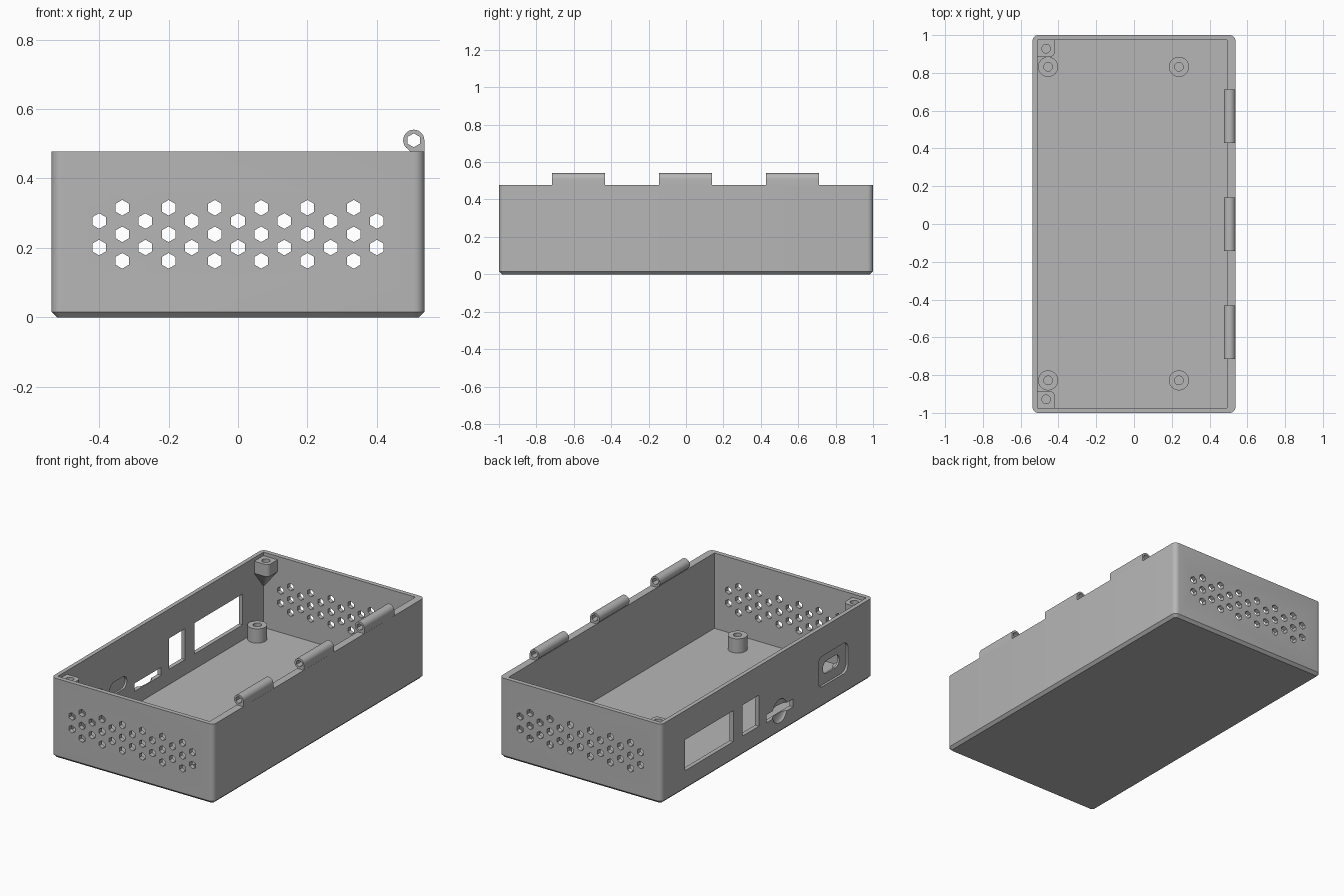
import bpy, bmesh
from math import sin, cos, pi, radians

if "Cube" in bpy.data.objects:
    bpy.data.objects.remove(bpy.data.objects["Cube"])

GREY = bpy.data.materials.new("light_grey_plastic")
GREY.use_nodes = True
GREY.diffuse_color = (0.47, 0.47, 0.47, 1)
GREY.node_tree.nodes["Principled BSDF"].inputs["Base Color"].default_value = GREY.diffuse_color

# Overall sizes
HX, HY, TOP = 0.537, 1.0, 0.478
WALL, FLOOR = 0.025, 0.027
IN_L, IN_R, IN_Y = -HX + WALL, 0.493, HY - 0.027


def make(name, bm):
    bmesh.ops.recalc_face_normals(bm, faces=bm.faces[:])
    mesh = bpy.data.meshes.new(name)
    bm.to_mesh(mesh)
    bm.free()
    mesh.materials.append(GREY)
    ob = bpy.data.objects.new(name, mesh)
    bpy.context.collection.objects.link(ob)
    return ob


def add_loft(bm, rings):
    """Skin a closed solid through rings of equal point count."""
    loops = [[bm.verts.new(p) for p in ring] for ring in rings]
    n = len(loops[0])
    for a, b in zip(loops, loops[1:]):
        for i in range(n):
            j = (i + 1) % n
            bm.faces.new((a[i], a[j], b[j], b[i]))
    bm.faces.new(loops[0])
    bm.faces.new(loops[-1])


def add_prism(bm, pts, axis, lo, hi):
    place = {"x": lambda u, v, w: (w, u, v),
             "y": lambda u, v, w: (u, w, v),
             "z": lambda u, v, w: (u, v, w)}[axis]
    add_loft(bm, [[place(u, v, w) for u, v in pts] for w in (lo, hi)])


def prism(name, pts, axis, lo, hi):
    bm = bmesh.new()
    add_prism(bm, pts, axis, lo, hi)
    return make(name, bm)


def arc(cx, cy, r, start, end, n):
    return [(cx + r * cos(radians(start + (end - start) * i / n)),
             cy + r * sin(radians(start + (end - start) * i / n))) for i in range(n + 1)]


def ngon(cx, cy, r, n, start=0):
    return arc(cx, cy, r, start, start + 360, n)[:-1]


def rounded(x0, x1, y0, y1, r, n=6):
    return (arc(x1 - r, y1 - r, r, 0, 90, n) + arc(x0 + r, y1 - r, r, 90, 180, n)
            + arc(x0 + r, y0 + r, r, 180, 270, n) + arc(x1 - r, y0 + r, r, 270, 360, n))


def rect(x0, x1, y0, y1):
    return [(x0, y0), (x1, y0), (x1, y1), (x0, y1)]


def cut(ob, cutter):
    """Subtract the cutter, keep the result and drop the cutter."""
    mod = ob.modifiers.new("cut", "BOOLEAN")
    mod.operation, mod.solver, mod.object = "DIFFERENCE", "EXACT", cutter
    deps = bpy.context.evaluated_depsgraph_get()
    deps.update()
    mesh = bpy.data.meshes.new_from_object(ob.evaluated_get(deps))
    ob.modifiers.clear()
    ob.data = mesh
    bpy.data.objects.remove(cutter)


def smooth(ob):
    bpy.ops.object.select_all(action="DESELECT")
    ob.select_set(True)
    bpy.context.view_layer.objects.active = ob
    bpy.ops.object.shade_smooth_by_angle(angle=radians(30))


# Tray shell with rounded uprights and a chamfered base
C, R = 0.016, 0.03
full = rounded(-HX, HX, -HY, HY, R)
base = rounded(-HX + C, HX - C, -HY + C, HY - C, R - C)
bm = bmesh.new()
add_loft(bm, [[(x, y, 0) for x, y in base],
              [(x, y, C) for x, y in full],
              [(x, y, TOP) for x, y in full]])
shell = make("case_shell", bm)
cut(shell, prism("cavity_cutter", rect(IN_L, IN_R, -IN_Y, IN_Y), "z", FLOOR, 1))

# Hexagonal vents through both end walls
bm = bmesh.new()
for row in range(5):
    count = 6 if row % 2 == 0 else 7
    for i in range(count):
        x = (i - (count - 1) / 2) * 0.1333
        z = 0.163 + row * 0.0382
        add_prism(bm, ngon(x, z, 0.0225, 6, 90), "y", -1.2, 1.2)
cut(shell, make("vent_cutter", bm))

# Port openings in the left-hand (-x) wall
OUT, INSIDE = -0.7, -0.48
ports = bmesh.new()
add_prism(ports, rect(0.32, 0.775, 0.118, 0.303), "x", OUT, INSIDE)
add_prism(ports, rect(0.077, 0.232, 0.118, 0.303), "x", OUT, INSIDE)
add_prism(ports, rect(-0.247, 0.005, 0.11, 0.158), "x", OUT, INSIDE)
add_prism(ports, rounded(-0.703, -0.547, 0.18, 0.255, 0.037), "x", OUT, INSIDE)
cut(shell, make("port_cutter", ports))

# Shallow recesses: plug surround outside, socket pocket inside
cut(shell, prism("plug_recess_cutter", rounded(-0.765, -0.485, 0.125, 0.308, 0.04),
                 "x", OUT, -HX + 0.014))
cut(shell, prism("pocket_cutter", rounded(-0.48, -0.32, 0.165, 0.24, 0.037),
                 "x", IN_L - 0.012, INSIDE))

# Finger scoop around the card slot
bm = bmesh.new()
bmesh.ops.create_uvsphere(bm, u_segments=24, v_segments=16, radius=1)
for v in bm.verts:
    v.co = (-HX + v.co.x * 0.022, -0.12 + v.co.y * 0.07, 0.134 + v.co.z * 0.07)
cut(shell, make("scoop_cutter", bm))
smooth(shell)

# Board standoffs with screw holes
for x, xn in ((-0.455, "left"), (0.238, "right")):
    for y, yn in ((-0.828, "front"), (0.832, "back")):
        post = prism(f"standoff_{yn}_{xn}", ngon(x, y, 0.053, 32), "z", FLOOR - 0.01, 0.112)
        cut(post, prism("screw_cutter", ngon(x, y, 0.023, 20), "z", FLOOR, 0.3))
        smooth(post)

# Lid screw bosses tapering into the wall corners
for s, yn in ((-1, "front"), (1, "back")):
    cx, cy = IN_L - 0.006, IN_Y + 0.006
    outline = [(cx, cy), (cx, 0.885)] + arc(-0.445, 0.91, 0.025, 270, 360, 6) + [(-0.42, cy)]
    rings = []
    for z, k in ((0.275, 0.07), (0.385, 1), (0.457, 1)):
        rings.append([(cx + (x - cx) * k, s * (cy + (y - cy) * k), z) for x, y in outline])
    bm = bmesh.new()
    add_loft(bm, rings)
    boss = make(f"lid_boss_{yn}", bm)
    cut(boss, prism("screw_cutter", ngon(-0.465, s * 0.928, 0.023, 20), "z", 0.39, 0.6))
    smooth(boss)

# Hinge knuckles along the right-hand (+x) rim
HINGE_X, HINGE_Z, HINGE_R = 0.506, 0.51, 0.0305
profile = arc(HINGE_X, HINGE_Z, HINGE_R, 0, 225, 20) + [
    (0.496, TOP), (0.496, TOP - 0.02), (HINGE_X + HINGE_R, TOP - 0.02)]
for y, yn in ((-0.574, "front"), (-0.002, "middle"), (0.57, "back")):
    knuckle = prism(f"hinge_knuckle_{yn}", profile, "y", y - 0.142, y + 0.142)
    cut(knuckle, prism("pin_cutter", ngon(HINGE_X, HINGE_Z, 0.02, 6, 90), "y", y - 0.3, y + 0.3))
    smooth(knuckle)
